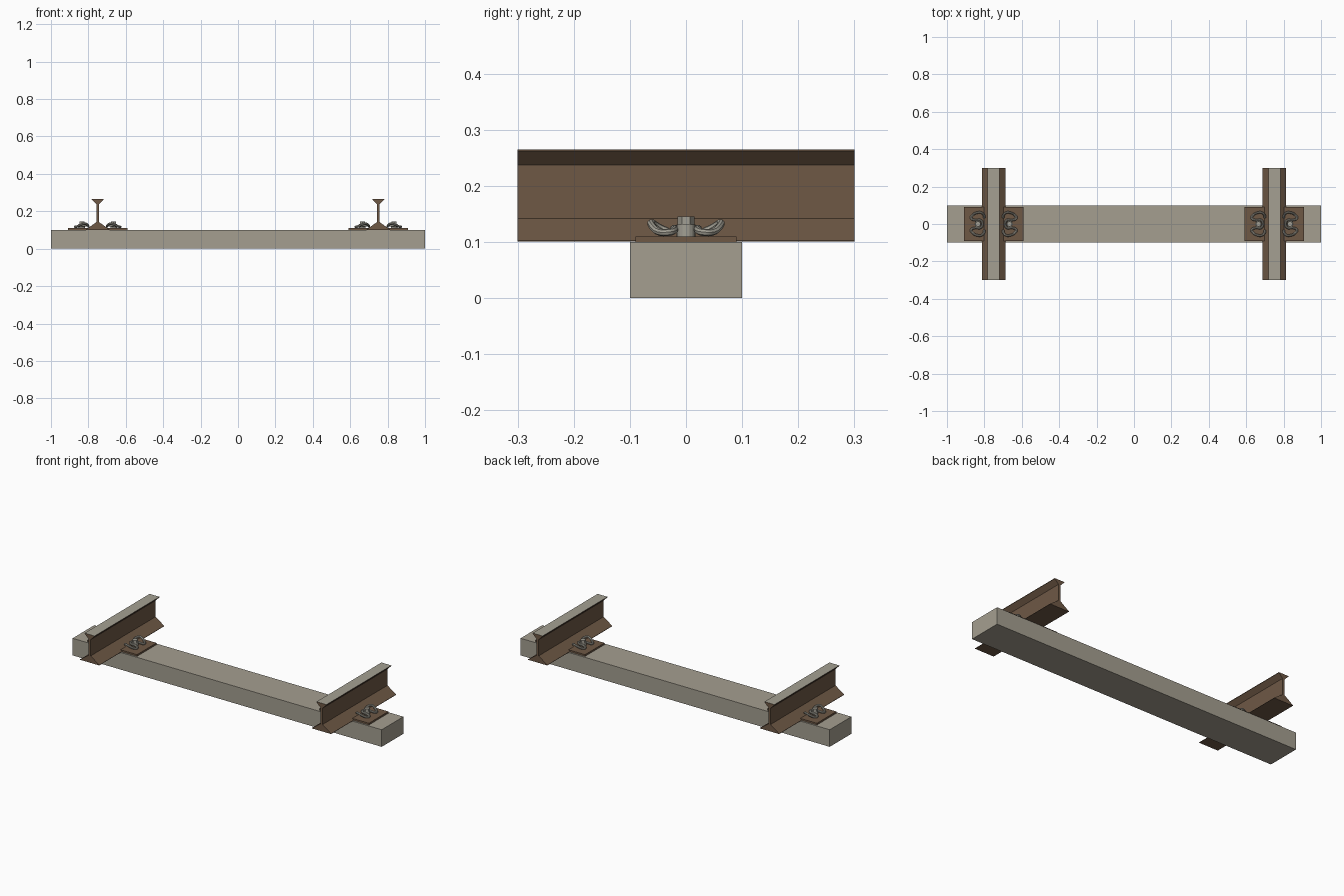
import bpy, bmesh, math
from mathutils import Vector

if "Cube" in bpy.data.objects:
    bpy.data.objects.remove(bpy.data.objects["Cube"])


def material(name, srgb):
    m = bpy.data.materials.new(name)
    m.diffuse_color = [(c / 255) ** 2.2 for c in srgb] + [1]
    m.use_nodes = True
    m.node_tree.nodes["Principled BSDF"].inputs["Base Color"].default_value = m.diffuse_color
    return m


CONCRETE = material("weathered_concrete", (163, 157, 143))
RUST = material("rusty_steel", (110, 89, 71))
WORN = material("worn_steel", (163, 159, 145))
CLIP = material("clip_steel", (160, 157, 146))


def finish(name, bm, mats):
    bmesh.ops.recalc_face_normals(bm, faces=bm.faces)
    me = bpy.data.meshes.new(name)
    bm.to_mesh(me)
    bm.free()
    for m in mats:
        me.materials.append(m)
    ob = bpy.data.objects.new(name, me)
    bpy.context.collection.objects.link(ob)
    return ob


def box(name, center, size, mat):
    bm = bmesh.new()
    bmesh.ops.create_cube(bm, size=1)
    bmesh.ops.scale(bm, vec=size, verts=bm.verts)
    bmesh.ops.translate(bm, vec=center, verts=bm.verts)
    return finish(name, bm, [mat])


def cylinder(name, x, z0, z1, r, sides, mat):
    bm = bmesh.new()
    bmesh.ops.create_cone(bm, cap_ends=True, segments=sides, radius1=r, radius2=r, depth=z1 - z0)
    bmesh.ops.translate(bm, vec=(x, 0, (z0 + z1) / 2), verts=bm.verts)
    return finish(name, bm, [mat])


def rail(name, x):
    # Half profile mirrored, then extruded along y; the running surface is worn
    half = [(0.0625, 0.101), (0.0625, 0.103), (0.007, 0.142), (0.007, 0.237),
            (0.032, 0.262), (0.032, 0.265)]
    outline = half + [(-u, z) for u, z in reversed(half)]
    bm = bmesh.new()
    face = bm.faces.new([bm.verts.new((x + u, -0.3, z)) for u, z in outline])
    ext = bmesh.ops.extrude_face_region(bm, geom=[face])
    verts = [g for g in ext["geom"] if isinstance(g, bmesh.types.BMVert)]
    bmesh.ops.translate(bm, vec=(0, 0.6, 0), verts=verts)
    for f in bm.faces:
        f.material_index = int(min(v.co.z for v in f.verts) > 0.264)
    finish(name, bm, [RUST, WORN])


def spring_clip(name, x, side):
    # W-shaped bent rod: loop round the bolt, back bends, arms onto the rail foot
    half = [(0.060, 0.000, 0.124), (0.070, 0.020, 0.124), (0.100, 0.021, 0.121),
            (0.121, 0.032, 0.117), (0.112, 0.048, 0.118), (0.090, 0.060, 0.128),
            (0.068, 0.061, 0.134), (0.053, 0.048, 0.126), (0.050, 0.033, 0.119)]
    path = [(u, -v, z) for u, v, z in reversed(half[1:])] + half
    cu = bpy.data.curves.new(name, 'CURVE')
    cu.dimensions = '3D'
    cu.bevel_depth = 0.0065
    cu.bevel_resolution = 2
    cu.use_fill_caps = True
    cu.resolution_u = 5
    sp = cu.splines.new('BEZIER')
    sp.bezier_points.add(len(path) - 1)
    for p, (u, v, z) in zip(sp.bezier_points, path):
        p.co = Vector((x + side * u, v, z))
        p.handle_left_type = p.handle_right_type = 'AUTO'
    cu.materials.append(CLIP)
    ob = bpy.data.objects.new(name, cu)
    bpy.context.collection.objects.link(ob)
    bpy.ops.object.select_all(action='DESELECT')
    ob.select_set(True)
    bpy.context.view_layer.objects.active = ob
    bpy.ops.object.convert(target='MESH')
    bpy.ops.object.shade_smooth_by_angle(angle=math.radians(40))


# Sleeper
box("sleeper", (0, 0, 0.05), (2, 0.2, 0.1), CONCRETE)

# Rails with base plates and fastenings
for x, label in ((-0.75, "left"), (0.75, "right")):
    rail(f"{label}_rail", x)
    box(f"{label}_base_plate", (x, 0, 0.105), (0.32, 0.18, 0.01), RUST)
    for side, where in ((-1, "outer" if x < 0 else "inner"), (1, "inner" if x < 0 else "outer")):
        tag = f"{label}_{where}"
        bx = x + side * 0.085
        spring_clip(f"{tag}_spring_clip", x, side)
        cylinder(f"{tag}_bolt_collar", bx, 0.109, 0.131, 0.017, 16, CLIP)
        cylinder(f"{tag}_bolt_head", bx, 0.131, 0.145, 0.015, 6, CLIP)
